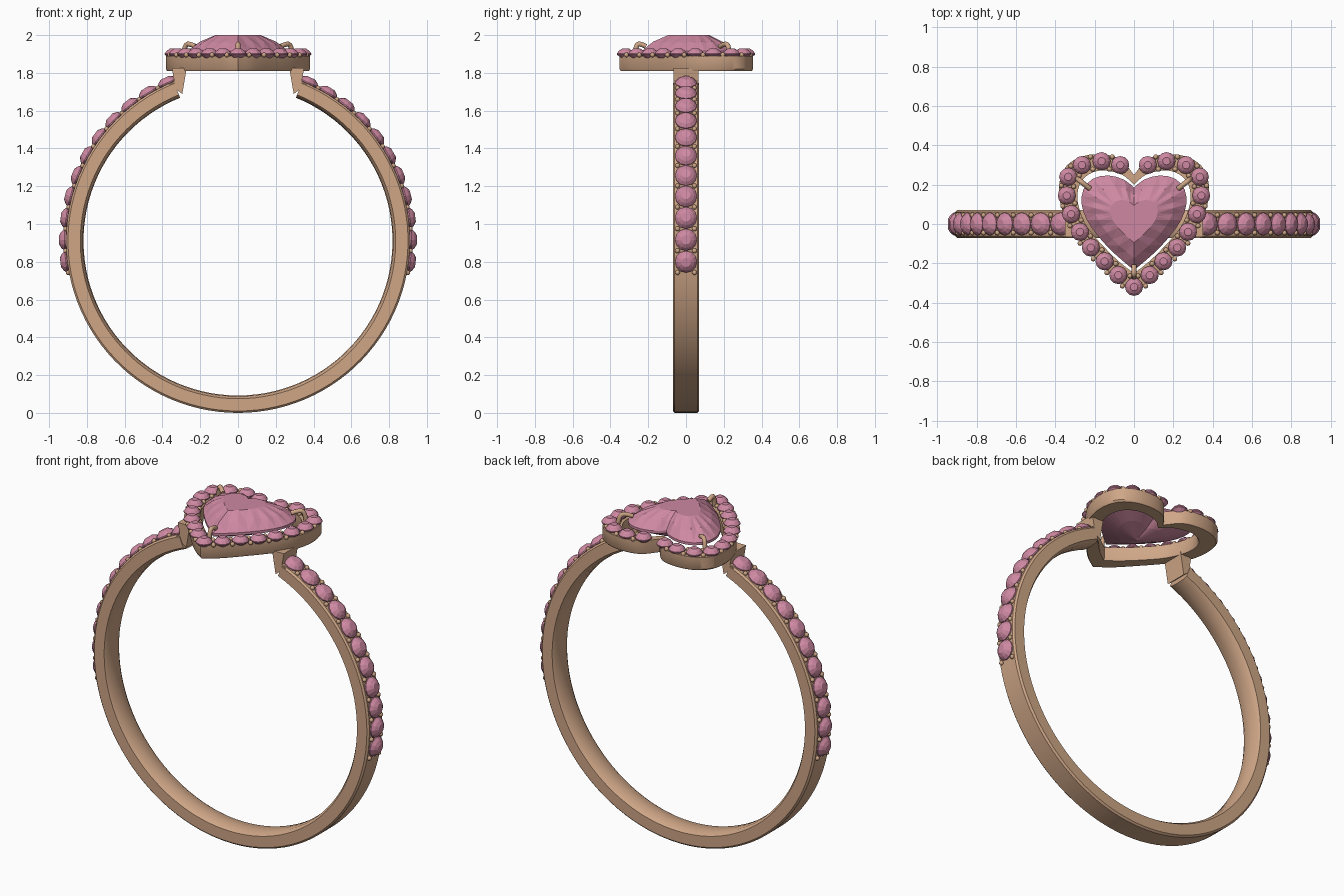
import bpy, bmesh
from math import sin, cos, pi, radians
from mathutils import Vector, Matrix

if "Cube" in bpy.data.objects:
    bpy.data.objects.remove(bpy.data.objects["Cube"])


def material(name, rgb):
    m = bpy.data.materials.new(name)
    m.diffuse_color = (*rgb, 1)
    m.use_nodes = True
    m.node_tree.nodes["Principled BSDF"].inputs["Base Color"].default_value = m.diffuse_color
    return m


GOLD = material("rose_gold", (0.62, 0.38, 0.24))
PINK = material("pink_gem", (0.62, 0.25, 0.36))
CZ = 0.91                                    # height of the band centre


def finish(name, bm, mat, smooth=None):
    bmesh.ops.recalc_face_normals(bm, faces=bm.faces)
    me = bpy.data.meshes.new(name)
    bm.to_mesh(me)
    bm.free()
    ob = bpy.data.objects.new(name, me)
    bpy.context.collection.objects.link(ob)
    me.materials.append(mat)
    if smooth:
        bpy.context.view_layer.objects.active = ob
        ob.select_set(True)
        bpy.ops.object.shade_smooth_by_angle(angle=radians(smooth))
        ob.select_set(False)
    return ob


def loft(bm, rings, cyclic=False):
    """Bridge equal-length closed rings of points with quads."""
    vs = [[bm.verts.new(p) for p in r] for r in rings]
    n = len(vs[0])
    pairs = list(zip(vs, vs[1:])) + ([(vs[-1], vs[0])] if cyclic else [])
    for a, b in pairs:
        for i in range(n):
            bm.faces.new((a[i], a[(i + 1) % n], b[(i + 1) % n], b[i]))
    return vs


def heart(half, sub):
    """Closed heart from right-half points (cleft to tip), mirrored in x."""
    p = [Vector(q) for q in half]
    p = [2 * p[0] - p[1]] + p + [2 * p[-1] - p[-2]]
    out = []
    for a, b, c, d in zip(p, p[1:], p[2:], p[3:]):
        for k in range(sub):
            t = k / sub
            out.append(0.5 * (2 * b + (c - a) * t + (2 * a - 5 * b + 4 * c - d) * t * t
                              + (3 * b - a - 3 * c + d) * t ** 3))
    out.append(p[-2])
    return out + [Vector((-q.x, q.y)) for q in out[-2:0:-1]]


def at(ring, z, s=1.0, cy=0.02):
    return [(q.x * s, cy + (q.y - cy) * s, z) for q in ring]


def add_gem(bm, mat, r, up, n=12):
    """Round brilliant: table, crown, girdle and pointed pavilion."""
    prof = [(0.42 * r, up), (0.75 * r, up * 0.62), (r, 0.1 * up), (r, -0.1 * up), (0.55 * r, -0.75 * up)]
    rings = [[mat @ Vector((a * cos(2 * pi * i / n), a * sin(2 * pi * i / n), z)) for i in range(n)]
             for a, z in prof]
    vs = loft(bm, rings)
    bm.faces.new(vs[0])
    bm.faces.new(vs[-1])


def add_bead(bm, pos, r=0.013):
    bmesh.ops.create_uvsphere(bm, u_segments=10, v_segments=6, radius=r, matrix=Matrix.Translation(pos))


# Band: rounded section swept around, open at the top
bm = bmesh.new()
section = [(0.835, -0.07), (0.822, -0.05), (0.818, 0), (0.822, 0.05), (0.835, 0.07),
           (0.9, 0.07), (0.91, 0.06), (0.91, -0.06), (0.9, -0.07)]
N, gap = 96, radians(22)
rings = []
for i in range(N + 1):
    a = gap + (2 * pi - 2 * gap) * i / N
    rings.append([(r * sin(a), y, CZ + r * cos(a)) for r, y in section])
vs = loft(bm, rings)
bm.faces.new(vs[0])
bm.faces.new(vs[-1])
finish("band", bm, GOLD, 35)

# Shoulders joining band ends to the heart setting
for s, side in ((1, "right"), (-1, "left")):
    bm = bmesh.new()
    prof = [(0.272, 1.825), (0.35, 1.825), (0.338, 1.757), (0.362, 1.74), (0.295, 1.688)]
    vs = loft(bm, [[(s * x, y, z) for x, z in prof] for y in (-0.067, 0.067)])
    bm.faces.new(vs[0])
    bm.faces.new(vs[1])
    finish(side + "_shoulder", bm, GOLD)

# Band stones and the beads holding them
gems, beads = bmesh.new(), bmesh.new()
step = 7.29
for s in (1, -1):
    for k in range(11):
        a = radians(-6.9 + step * k)
        d = Vector((s * cos(a), 0, sin(a)))
        pos = Vector((0, 0, CZ)) + d * 0.915
        add_gem(gems, Matrix.Translation(pos) @ d.to_track_quat('Z', 'Y').to_matrix().to_4x4(), 0.058, 0.032)
    for k in range(12):
        a = radians(-6.9 + step * (k - 0.5))
        for y in (-0.045, 0.045):
            add_bead(beads, (s * 0.914 * cos(a), y, CZ + 0.914 * sin(a)))
finish("band_stones", gems, PINK)
finish("band_beads", beads, GOLD, 60)

# Heart-shaped setting: hollow rim with softened edges
outer = heart([(0, .25), (.07, .33), (.17, .355), (.28, .338), (.355, .28), (.382, .18),
               (.362, .06), (.3, -.05), (.18, -.19), (.08, -.295), (0, -.352)], 5)
inner = heart([(0, .2), (.06, .25), (.15, .272), (.22, .258), (.272, .21), (.288, .13),
               (.265, .04), (.22, -.04), (.13, -.14), (.06, -.205), (0, -.25)], 5)
bm = bmesh.new()
loft(bm, [at(outer, 1.82), at(outer, 1.89), at(inner, 1.89), at(inner, 1.82),
          at(inner, 1.81, 1.02), at(outer, 1.81, 0.98)], cyclic=True)
finish("heart_setting", bm, GOLD, 40)

# Halo stones around the setting, with beads between neighbours
half = [(.07, .30), (.165, .32), (.265, .30), (.335, .24), (.342, .145), (.32, .05),
        (.275, -.04), (.22, -.12), (.15, -.19), (.08, -.26)]
path = half + [(0, -.32)] + [(-x, y) for x, y in half[::-1]]
gems, beads = bmesh.new(), bmesh.new()
for x, y in path:
    add_gem(gems, Matrix.Translation((x, y, 1.9)), 0.046, 0.028)
for p, q in zip(path, path[1:]):
    p, q = Vector(p), Vector(q)
    m, t = (p + q) / 2, (q - p).normalized()
    for o in (-0.032, 0.032):
        add_bead(beads, (m.x - t.y * o, m.y + t.x * o, 1.895))
finish("halo_stones", gems, PINK)
finish("halo_beads", beads, GOLD, 60)

# Heart centre stone: table, star and kite facets, girdle, pavilion
girdle = heart([(0, .185), (.05, .225), (.13, .247), (.21, .23), (.258, .175), (.266, .1),
                (.24, .02), (.18, -.065), (.1, -.15), (0, -.235)], 2)
n = len(girdle)
bm = bmesh.new()
crown = [(q[0], q[1], q[2] - (0.008 if i % 2 else 0)) for i, q in enumerate(at(girdle, 1.965, 0.76))]
vs = loft(bm, [at(girdle, 2.0, 0.45), crown, at(girdle, 1.915), at(girdle, 1.9), at(girdle, 1.85, 0.5)])
bm.faces.new(vs[0])
culet = bm.verts.new((0, 0.02, 1.815))
for i in range(n):
    bm.faces.new((vs[-1][i], vs[-1][(i + 1) % n], culet))
bmesh.ops.triangulate(bm, faces=bm.faces)
finish("heart_stone", bm, PINK)

# Three claws gripping the centre stone
for name, (x, y) in {"right": (.25, .2), "left": (-.25, .2), "tip": (0, -.235)}.items():
    cu = bpy.data.curves.new(name + "_claw", 'CURVE')
    cu.dimensions = '3D'
    cu.bevel_depth, cu.bevel_resolution, cu.use_fill_caps = 0.013, 2, True
    sp = cu.splines.new('NURBS')
    pts = [(1.17, 1.86), (1.15, 1.91), (1.1, 1.955), (0.98, 1.95), (0.9, 1.94)]
    sp.points.add(len(pts) - 1)
    for p, (k, z) in zip(sp.points, pts):
        p.co = (x * k, y * k, z, 1)
    sp.use_endpoint_u = True
    sp.order_u = 3
    cu.materials.append(GOLD)
    bpy.context.collection.objects.link(bpy.data.objects.new(name + "_claw", cu))
